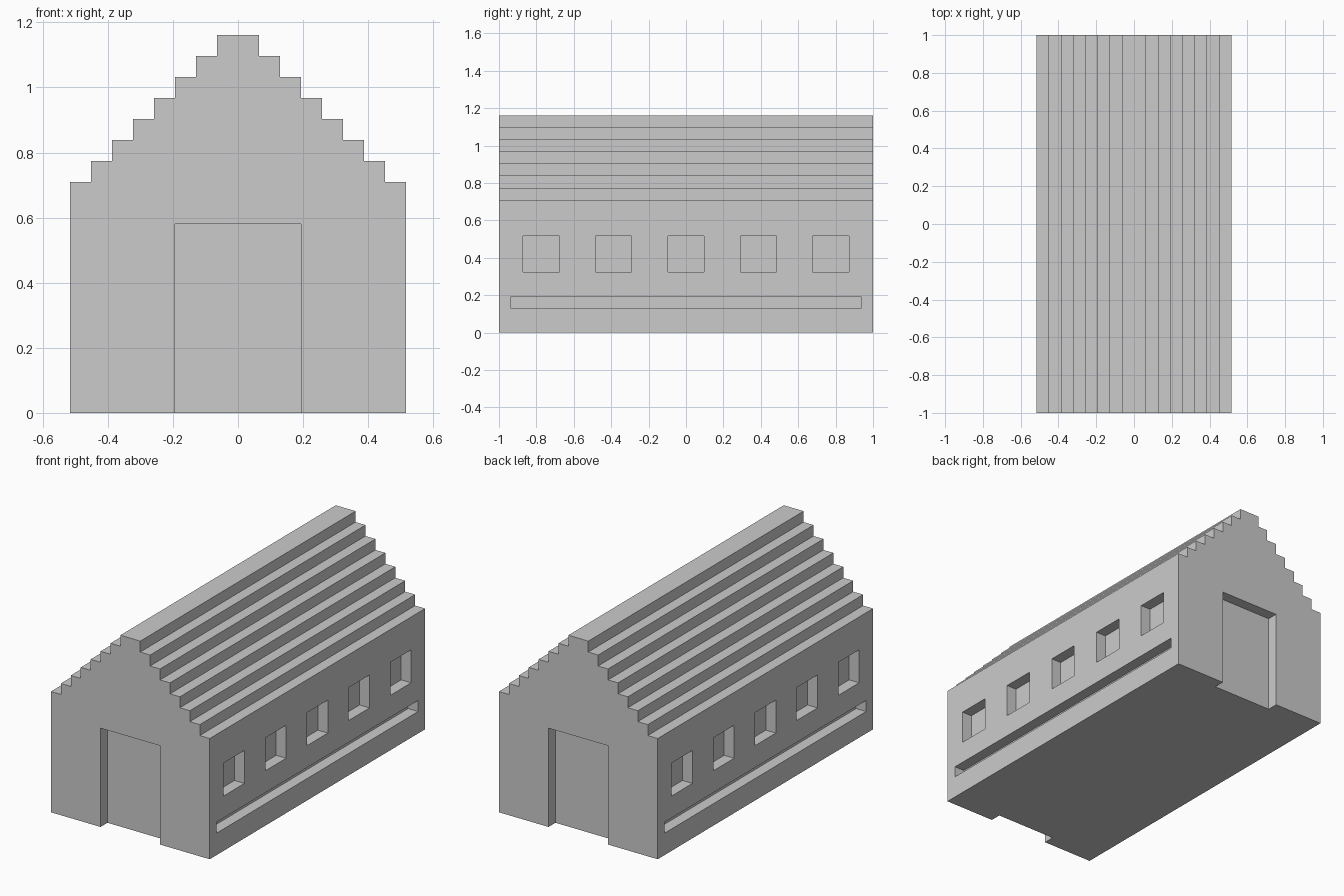
import bpy, bmesh
from mathutils import Matrix, Vector

if "Cube" in bpy.data.objects:
    bpy.data.objects.remove(bpy.data.objects["Cube"])

U = 2 / 31              # module: the hall is 31 modules long
HALF_W, HALF_L = 8, 15.5
EAVES, STEPS = 11, 8


def new_object(name, bm):
    mesh = bpy.data.meshes.new(name)
    bmesh.ops.recalc_face_normals(bm, faces=bm.faces)
    bm.to_mesh(mesh)
    bm.free()
    obj = bpy.data.objects.new(name, mesh)
    bpy.context.collection.objects.link(obj)
    return obj


def boxes(name, extents):
    """One mesh of boxes, each given as (low corner, high corner) in modules."""
    bm = bmesh.new()
    for lo, hi in extents:
        lo, hi = Vector(lo) * U, Vector(hi) * U
        m = Matrix.Translation((lo + hi) / 2) @ Matrix.Diagonal((*(hi - lo), 1))
        bmesh.ops.create_cube(bm, size=1, matrix=m)
    return new_object(name, bm)


# Hall: stepped gable profile extruded along y
right = [(HALF_W, 0)]
for i in range(STEPS):
    right += [(HALF_W - i, EAVES + i), (HALF_W - i - 1, EAVES + i)]
right.pop()             # the ridge is flat, so drop its centre point
profile = right + [(-x, z) for x, z in reversed(right)]

bm = bmesh.new()
gable = bm.faces.new([bm.verts.new((x * U, -HALF_L * U, z * U)) for x, z in profile])
ext = bmesh.ops.extrude_face_region(bm, geom=[gable], use_keep_orig=True)
verts = [g for g in ext["geom"] if isinstance(g, bmesh.types.BMVert)]
bmesh.ops.translate(bm, verts=verts, vec=(0, 2 * HALF_L * U, 0))
hall = new_object("hall", bm)

# Recesses, one module deep, on both ends and both sides
doors, windows, grooves = [], [], []
for s in (-1, 1):
    y0, y1 = sorted((s * (HALF_L - 1), s * (HALF_L + 1)))
    doors.append(((-3, y0, -1), (3, y1, 9)))
    x0, x1 = sorted((s * (HALF_W - 1), s * (HALF_W + 1)))
    grooves.append(((x0, -14.5, 2), (x1, 14.5, 3)))
    for y in range(-12, 13, 6):
        windows.append(((x0, y - 1.5, 5), (x1, y + 1.5, 8)))

for name, extents in (("door", doors), ("window", windows), ("groove", grooves)):
    cutter = boxes(name + "_cutter", extents)
    cutter.hide_render = True
    cutter.display_type = 'WIRE'
    mod = hall.modifiers.new(name + "_recess", 'BOOLEAN')
    mod.operation = 'DIFFERENCE'
    mod.solver = 'EXACT'
    mod.object = cutter
